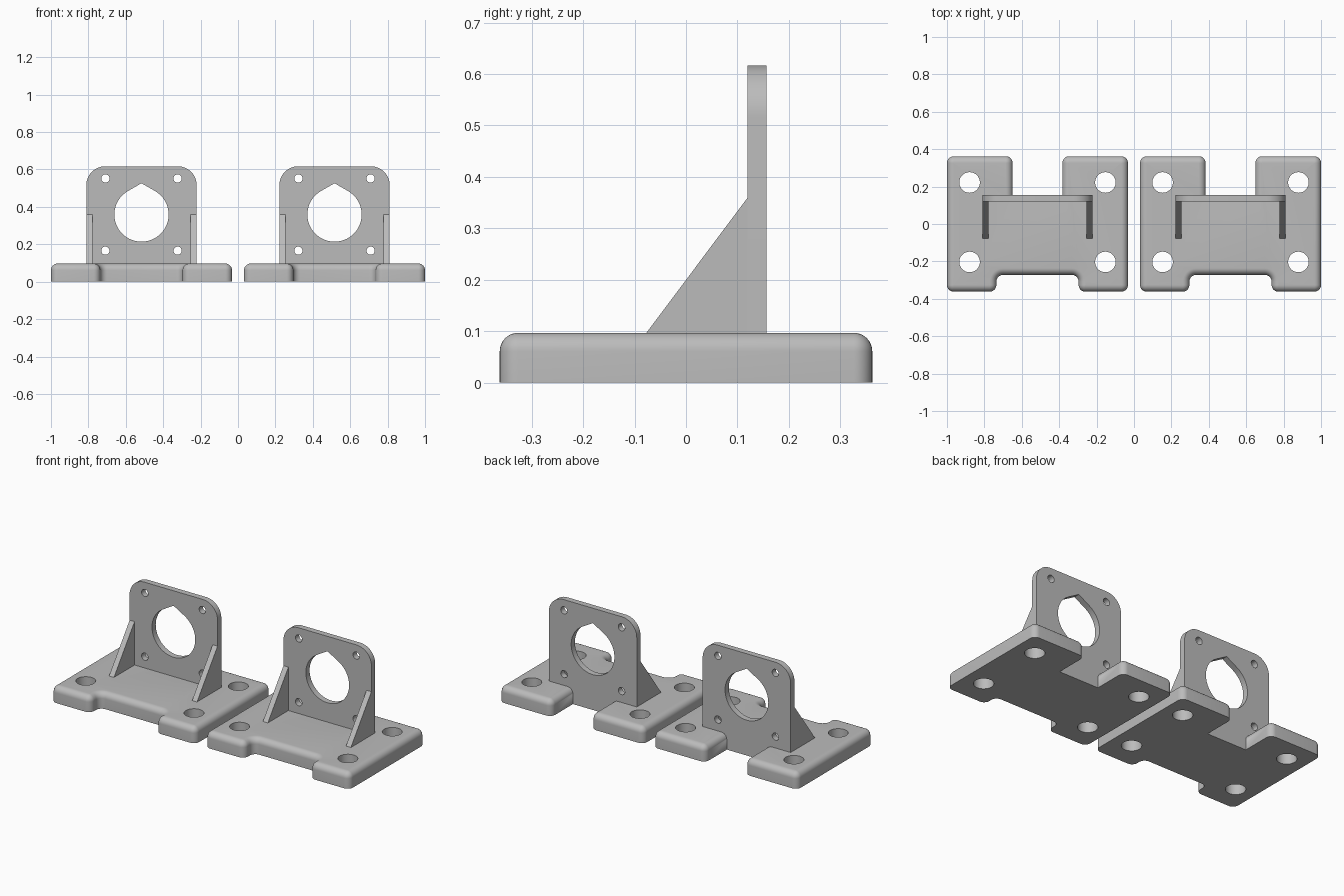
import bpy, bmesh
from math import cos, sin, pi, radians, atan2
from mathutils import Vector

if "Cube" in bpy.data.objects:
    bpy.data.objects.remove(bpy.data.objects["Cube"], do_unlink=True)

grey = bpy.data.materials.new("light grey plastic")
grey.use_nodes = True
COLOUR = (0.5, 0.5, 0.5, 1)
grey.diffuse_color = COLOUR
grey.node_tree.nodes["Principled BSDF"].inputs["Base Color"].default_value = COLOUR

CENTRE_X = 0.516
BASE_H, ROUND = 0.097, 0.036
BACK, FRONT = 0.156, 0.12      # faces of the upright plate
HALF_PLATE, TOP = 0.295, 0.617
HOLE_Z = 0.359


def make_object(name, rings):
    """Closed solid through a list of matching point rings."""
    bm = bmesh.new()
    loops = [[bm.verts.new(p) for p in ring] for ring in rings]
    n = len(loops[0])
    for a, b in zip(loops, loops[1:]):
        for i in range(n):
            j = (i + 1) % n
            bm.faces.new((a[i], a[j], b[j], b[i]))
    bm.faces.new(loops[0][::-1])
    bm.faces.new(loops[-1])
    bmesh.ops.remove_doubles(bm, verts=bm.verts, dist=1e-5)
    bmesh.ops.recalc_face_normals(bm, faces=bm.faces)
    mesh = bpy.data.meshes.new(name)
    bm.to_mesh(mesh)
    bm.free()
    mesh.materials.append(grey)
    obj = bpy.data.objects.new(name, mesh)
    bpy.context.collection.objects.link(obj)
    return obj


def rounded(corners, inset=0.0, steps=8):
    """Counter-clockwise outline with filleted right-angle corners, moved inwards."""
    pts = []
    for i, (x, y, r) in enumerate(corners):
        p = Vector((x, y))
        d_in = (p - Vector(corners[i - 1][:2])).normalized()
        d_out = (Vector(corners[(i + 1) % len(corners)][:2]) - p).normalized()
        convex = d_in.cross(d_out) > 0
        centre = p + (d_out - d_in) * r
        radius = r - inset if convex else r + inset
        for k in range(steps + 1):
            a = k / steps * pi / 2
            pts.append(centre + radius * (d_in * sin(a) - d_out * cos(a)))
    return pts


def circle(x, y, r, n=48):
    return [Vector((x + r * cos(2 * pi * k / n), y + r * sin(2 * pi * k / n)))
            for k in range(n)]


def flat(pts, z):
    return [(p.x, p.y, z) for p in pts]


def upright(pts, y):
    return [(p.x, y, p.y) for p in pts]


def cut(obj, cutters):
    for c in cutters:
        mod = obj.modifiers.new("hole", 'BOOLEAN')
        mod.operation, mod.solver, mod.object = 'DIFFERENCE', 'EXACT', c
    bpy.context.view_layer.update()
    result = bpy.data.meshes.new_from_object(
        obj.evaluated_get(bpy.context.evaluated_depsgraph_get()))
    obj.modifiers.clear()
    obj.data = result
    for c in cutters:
        bpy.data.objects.remove(c, do_unlink=True)


def smooth(obj):
    bpy.ops.object.select_all(action='DESELECT')
    obj.select_set(True)
    bpy.context.view_layer.objects.active = obj
    bpy.ops.object.shade_smooth_by_angle(angle=radians(25))


# Base slab: front recess, back slot, rounded top edges
half = [(0.22, -0.362, ROUND), (0.484, -0.362, ROUND), (0.484, 0.362, ROUND),
        (0.133, 0.362, ROUND), (0.133, BACK - 0.001, 0)]
recess = (0.22, -0.272, ROUND)
right_side = [recess] + half
left_side = [(-x, y, r) for x, y, r in reversed(right_side)]
outline = right_side + left_side
rings = [flat(rounded(outline), 0)]
for k in range(9):
    a = k / 8 * pi / 2
    inset = ROUND * (1 - cos(a)) * 0.99
    rings.append(flat(rounded(outline, inset), BASE_H - ROUND + ROUND * sin(a)))
base = make_object("base", rings)
cut(base, [make_object("bolt_cutter", [flat(circle(x, y, 0.055), z) for z in (-0.1, 0.3)])
           for x in (-0.363, 0.363) for y in (-0.203, 0.222)])

# Upright plate with teardrop opening and four screw holes
shape = rounded([(-HALF_PLATE, 0, 0), (HALF_PLATE, 0, 0),
                 (HALF_PLATE, TOP, 0.1), (-HALF_PLATE, TOP, 0.1)], steps=12)
plate = make_object("upright_plate", [upright(shape, FRONT), upright(shape, BACK)])
R = 0.145
start, sweep = radians(120), radians(300)
tear = [Vector((R * cos(start + sweep * k / 56), HOLE_Z + R * sin(start + sweep * k / 56)))
        for k in range(57)]
tear.append(Vector((0, HOLE_Z + R / cos(radians(30)))))
cutters = [make_object("opening_cutter", [upright(tear, y) for y in (0, 0.3)])]
for x in (-0.193, 0.193):
    for dz in (-0.193, 0.193):
        hole = circle(x, HOLE_Z + dz, 0.022, 24)
        cutters.append(make_object("screw_cutter", [upright(hole, y) for y in (0, 0.3)]))
cut(plate, cutters)

# Triangular side ribs
ribs = []
for side, name in ((1, "left_rib"), (-1, "right_rib")):
    tri = [(-0.077, BASE_H), (FRONT, BASE_H), (FRONT, 0.36)]
    ribs.append(make_object(name, [[(side * x, y, z) for y, z in tri]
                                   for x in (HALF_PLATE - 0.033, HALF_PLATE)]))

for obj in (base, plate):
    smooth(obj)

# Two identical brackets side by side
for obj in [base, plate] + ribs:
    twin = obj.copy()
    bpy.context.collection.objects.link(twin)
    part = obj.name
    obj.name, twin.name = "left_bracket_" + part, "right_bracket_" + part
    obj.location.x, twin.location.x = CENTRE_X, -CENTRE_X
